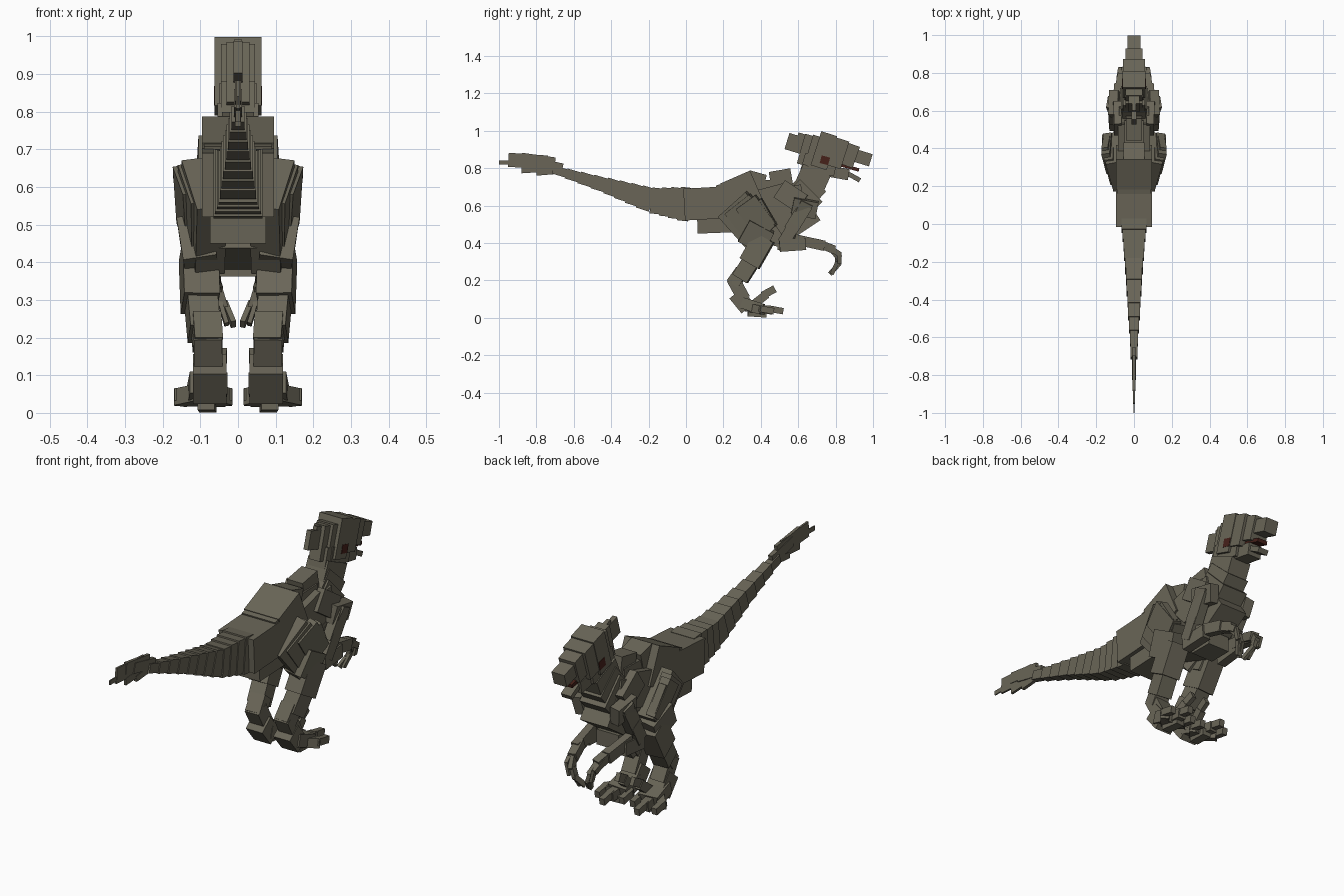
import bpy
import bmesh
from math import sin, cos, radians
from mathutils import Vector, Matrix


def material(name, rgb):
    m = bpy.data.materials.new(name)
    m.diffuse_color = (*rgb, 1)
    return m


HIDE = material("olive_hide", (0.142, 0.131, 0.096))
RED = material("dark_red", (0.062, 0.015, 0.010))


def add_box(bm, p0, p1, h, w, roll=0):
    """Box running from p0 to p1 with thickness h, sideways width w and roll in degrees."""
    p0, p1 = Vector(p0), Vector(p1)
    d = p1 - p0
    f = d.normalized()
    side = (Vector((1, 0, 0)) - f * f.x).normalized()
    up = side.cross(f)
    r = radians(roll)
    up = up * cos(r) + side * sin(r)
    side = f.cross(up)
    rot = Matrix((side, f, up)).transposed().to_4x4()
    m = Matrix.Translation((p0 + p1) / 2) @ rot @ Matrix.Diagonal((w, d.length, h, 1))
    bmesh.ops.create_cube(bm, size=1, matrix=m)


def part(name, boxes, mat=HIDE, mirror=False):
    """Boxes are (start, end, thickness, width, roll); two-number points lie on the centre line."""
    for s, tag in ((1, "right"), (-1, "left")) if mirror else ((1, ""),):
        bm = bmesh.new()
        for a, b, h, w, *roll in boxes:
            a, b = [(0, *p) if len(p) == 2 else (s * p[0], p[1], p[2]) for p in (a, b)]
            add_box(bm, a, b, h, w, s * sum(roll))
        me = bpy.data.meshes.new(name)
        bm.to_mesh(me)
        bm.free()
        me.materials.append(mat)
        ob = bpy.data.objects.new(f"{name}_{tag}" if tag else name, me)
        bpy.context.collection.objects.link(ob)


# Tail: stepped boxes tapering backwards
stations = [(0.02, 0.605, 0.18, 0.13), (-0.18, 0.627, 0.125, 0.095),
            (-0.42, 0.705, 0.075, 0.062), (-0.70, 0.79, 0.035, 0.026)]
tail = []
for (y0, z0, h0, w0), (y1, z1, h1, w1) in zip(stations, stations[1:]):
    for i in range(4):
        a, b = i / 4, (i + 1.15) / 4
        mix = lambda u, v, t: u + (v - u) * t
        tail.append(((mix(y0, y1, a), mix(z0, z1, a)), (mix(y0, y1, b), mix(z0, z1, b)),
                     mix(h0, h1, a), mix(w0, w1, a)))
part("tail", tail)

# Tail feathers: thin overlapping plates
part("tail_feathers", [
    ((-0.66, 0.80), (-0.82, 0.835), 0.05, 0.022),
    ((-0.68, 0.785), (-0.80, 0.775), 0.03, 0.016),
    ((-0.70, 0.83), (-0.88, 0.855), 0.055, 0.016),
    ((-0.72, 0.80), (-0.88, 0.79), 0.035, 0.012),
    ((-0.74, 0.83), (-0.95, 0.845), 0.075, 0.010),
    ((-0.80, 0.83), (-1.0, 0.83), 0.022, 0.006)])

# Hips and trunk
part("hips", [((-0.01, 0.605), (0.25, 0.62), 0.17, 0.19),
              ((0.06, 0.52), (0.32, 0.53), 0.14, 0.15),
              ((0.18, 0.63), (0.33, 0.67), 0.16, 0.18)])
part("trunk", [((0.22, 0.63), (0.38, 0.70), 0.19, 0.19),
               ((0.29, 0.57), (0.55, 0.64), 0.17, 0.17),
               ((0.30, 0.52), (0.52, 0.46), 0.17, 0.13),
               ((0.42, 0.59), (0.63, 0.63), 0.17, 0.16)])
part("back_ridge", [((0.22, 0.685), (0.30, 0.72), 0.06, 0.12),
                    ((0.33, 0.745), (0.42, 0.72), 0.09, 0.11),
                    ((0.38, 0.70), (0.55, 0.705), 0.07, 0.10),
                    ((0.45, 0.735), (0.565, 0.755), 0.09, 0.085)])
part("belly", [((0.47, 0.41), (0.60, 0.52), 0.10, 0.13),
               ((0.49, 0.40), (0.61, 0.40), 0.075, 0.12),
               ((0.50, 0.46), (0.68, 0.58), 0.14, 0.15)])

# Neck: stacked boxes rising to the skull
part("neck", [((0.55, 0.56), (0.67, 0.68), 0.17, 0.14),
              ((0.60, 0.63), (0.69, 0.73), 0.16, 0.12),
              ((0.65, 0.68), (0.70, 0.79), 0.16, 0.11),
              ((0.675, 0.74), (0.71, 0.86), 0.15, 0.09)])

# Head: thin central crest, stepped skull, snout and jaw
part("crest", [((0.54, 0.945), (0.67, 0.905), 0.09, 0.024),
               ((0.59, 0.952), (0.68, 0.925), 0.082, 0.020)])
part("skull", [((0.615, 0.905), (0.72, 0.875), 0.165, 0.060),
               ((0.655, 0.895), (0.74, 0.87), 0.175, 0.090),
               ((0.695, 0.907), (0.78, 0.880), 0.190, 0.124),
               ((0.74, 0.903), (0.85, 0.868), 0.155, 0.118),
               ((0.66, 0.83), (0.80, 0.80), 0.09, 0.10)])
part("snout", [((0.83, 0.885), (0.91, 0.857), 0.12, 0.09),
               ((0.88, 0.875), (0.988, 0.842), 0.068, 0.07)])
part("lower_jaw", [((0.73, 0.79), (0.87, 0.765), 0.06, 0.075),
                   ((0.84, 0.785), (0.93, 0.735), 0.025, 0.055)])
part("mouth", [((0.83, 0.817), (0.925, 0.79), 0.018, 0.055)], RED)
part("eye", [((0.058, 0.72, 0.848), (0.058, 0.765, 0.836), 0.042, 0.012)], RED, True)

# Arms: shoulder, upper arm, forearm and hooked claws
part("shoulder", [((0.085, 0.50, 0.69), (0.09, 0.62, 0.61), 0.11, 0.04),
                  ((0.105, 0.57, 0.60), (0.10, 0.70, 0.575), 0.09, 0.05, 10),
                  ((0.125, 0.60, 0.60), (0.115, 0.66, 0.57), 0.07, 0.035, 10)], mirror=True)
part("upper_arm", [((0.115, 0.64, 0.60), (0.11, 0.56, 0.47), 0.075, 0.045),
                   ((0.11, 0.58, 0.50), (0.105, 0.52, 0.40), 0.065, 0.05)], mirror=True)
part("forearm", [((0.105, 0.50, 0.385), (0.10, 0.64, 0.395), 0.065, 0.045),
                 ((0.10, 0.58, 0.42), (0.085, 0.74, 0.385), 0.055, 0.038)], mirror=True)
part("hand", [((0.085, 0.70, 0.40), (0.065, 0.79, 0.365), 0.045, 0.04),
              ((0.07, 0.77, 0.38), (0.05, 0.82, 0.32), 0.035, 0.022),
              ((0.05, 0.81, 0.33), (0.035, 0.81, 0.28), 0.028, 0.018),
              ((0.035, 0.82, 0.29), (0.012, 0.77, 0.235), 0.025, 0.014),
              ((0.05, 0.81, 0.30), (0.03, 0.78, 0.235), 0.022, 0.012),
              ((0.085, 0.76, 0.38), (0.075, 0.82, 0.34), 0.03, 0.018),
              ((0.075, 0.82, 0.35), (0.06, 0.82, 0.29), 0.022, 0.014)], mirror=True)

# Legs: layered thigh slabs leaning inward, shin, ankle
part("thigh", [((0.09, 0.25, 0.61), (0.095, 0.41, 0.43), 0.20, 0.08, 12),
               ((0.118, 0.275, 0.61), (0.115, 0.41, 0.44), 0.17, 0.05, 12),
               ((0.138, 0.32, 0.62), (0.128, 0.43, 0.47), 0.13, 0.045, 12),
               ((0.148, 0.37, 0.62), (0.135, 0.44, 0.50), 0.08, 0.035, 12),
               ((0.11, 0.31, 0.47), (0.10, 0.44, 0.40), 0.13, 0.09, 8)], mirror=True)
part("shin", [((0.105, 0.42, 0.43), (0.10, 0.34, 0.29), 0.115, 0.095, 5),
              ((0.10, 0.36, 0.32), (0.09, 0.29, 0.21), 0.09, 0.08, 5),
              ((0.085, 0.30, 0.25), (0.08, 0.25, 0.18), 0.07, 0.075, 5)], mirror=True)
part("ankle", [((0.08, 0.25, 0.21), (0.078, 0.31, 0.10), 0.07, 0.075),
               ((0.075, 0.265, 0.13), (0.075, 0.33, 0.05), 0.085, 0.09),
               ((0.078, 0.30, 0.08), (0.085, 0.41, 0.045), 0.06, 0.10)], mirror=True)

# Feet: three spread toes and a raised sickle claw
toes = []
for x, y in ((0.03, 0.46), (0.095, 0.52), (0.155, 0.47)):
    toes += [((0.085, 0.33, 0.055), (x, y - 0.06, 0.04), 0.045, 0.04),
             ((x, y - 0.08, 0.05), (x, y, 0.035), 0.034, 0.028)]
toes += [((0.085, 0.33, 0.025), (0.08, 0.43, 0.018), 0.034, 0.045),
         ((0.055, 0.36, 0.07), (0.045, 0.43, 0.125), 0.045, 0.03),
         ((0.045, 0.41, 0.12), (0.04, 0.475, 0.155), 0.04, 0.022)]
part("toes", toes, mirror=True)
